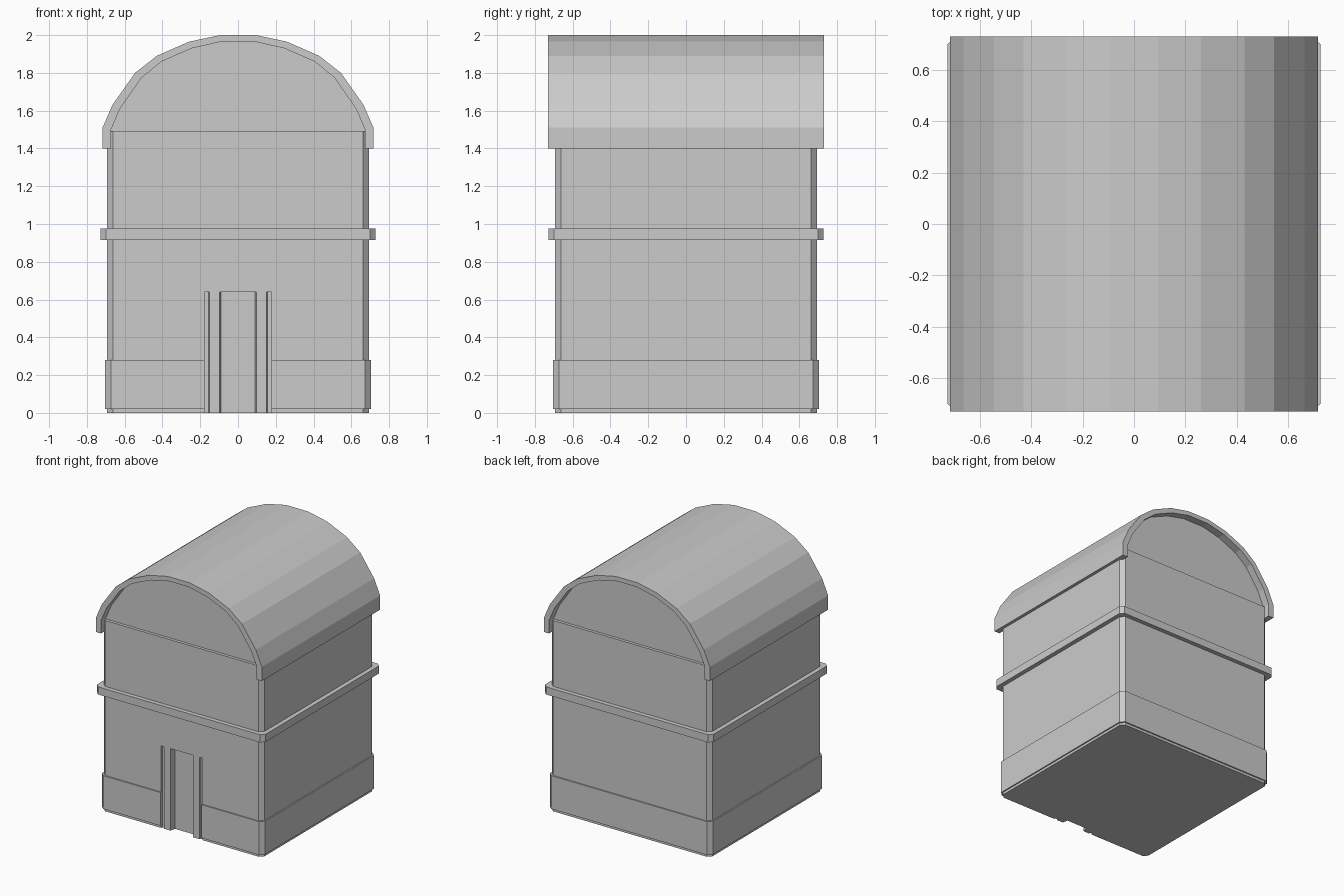
import bpy, bmesh

if "Cube" in bpy.data.objects:
    bpy.data.objects.remove(bpy.data.objects["Cube"])


def loft(name, rings):
    """Solid through rings of matching 3D points, capped at both ends."""
    bm = bmesh.new()
    vs = [[bm.verts.new(p) for p in ring] for ring in rings]
    n = len(vs[0])
    for a, b in zip(vs, vs[1:]):
        for i in range(n):
            j = (i + 1) % n
            bm.faces.new((a[i], a[j], b[j], b[i]))
    bm.faces.new(vs[0][::-1])
    bm.faces.new(vs[-1])
    bmesh.ops.recalc_face_normals(bm, faces=bm.faces)
    me = bpy.data.meshes.new(name)
    bm.to_mesh(me)
    bm.free()
    ob = bpy.data.objects.new(name, me)
    bpy.context.collection.objects.link(ob)
    return ob


def prism_z(name, plan, z0, z1):
    return loft(name, [[(x, y, z) for x, y in plan] for z in (z0, z1)])


def prism_y(name, profile, half):
    return loft(name, [[(x, y, z) for x, z in profile] for y in (-half, half)])


def chamfered(h, c):
    """Square plan with cut corners."""
    q = [(h - c, -h), (h, -h + c)]
    right = q + [(x, -y) for x, y in q[::-1]]
    return right + [(-x, y) for x, y in right[::-1]]


# Walls: full-height block with chamfered corners
walls = prism_z("walls", chamfered(0.693, 0.03), 0, 1.49)

# Plinth band around the foot
plinth = prism_z("plinth", chamfered(0.703, 0.03), 0.02, 0.28)

# Doorway recess
cutter = prism_z("doorway_cutter", [(-0.178, -0.8), (0.178, -0.8),
                                    (0.178, -0.65), (-0.178, -0.65)], -0.1, 0.64)
cutter.hide_render = True
cutter.hide_viewport = True
for ob in (plinth, walls):
    m = ob.modifiers.new("doorway", "BOOLEAN")
    m.operation = "DIFFERENCE"
    m.solver = "EXACT"
    m.object = cutter

# Stepped door jambs
for side, s in (("left", -1), ("right", 1)):
    prism_z("door_jamb_" + side, [(s * 0.09, -0.64), (s * 0.09, -0.655), (s * 0.098, -0.693),
                                  (s * 0.152, -0.693), (s * 0.155, -0.68),
                                  (s * 0.178, -0.68), (s * 0.178, -0.64)], 0, 0.64)

# Belt moulding
prism_z("belt_moulding", chamfered(0.727, 0.027), 0.915, 0.975)

# Barrel roof shell
outer = [(0.717, 1.4), (0.717, 1.51), (0.665, 1.63), (0.545, 1.80),
         (0.43, 1.89), (0.26, 1.965), (0.095, 2.0)]
inner = [(0.672, 1.4), (0.672, 1.5), (0.625, 1.61), (0.51, 1.775),
         (0.405, 1.86), (0.245, 1.93), (0.09, 1.965)]


def mirrored(p):
    return p + [(-x, z) for x, z in p[::-1]]


prism_y("roof", mirrored(outer) + mirrored(inner)[::-1], 0.73)

# Gable infill under the roof, set back from the wall face
prism_y("gables", mirrored([(0.672, 1.48)] + inner[1:]), 0.67)
